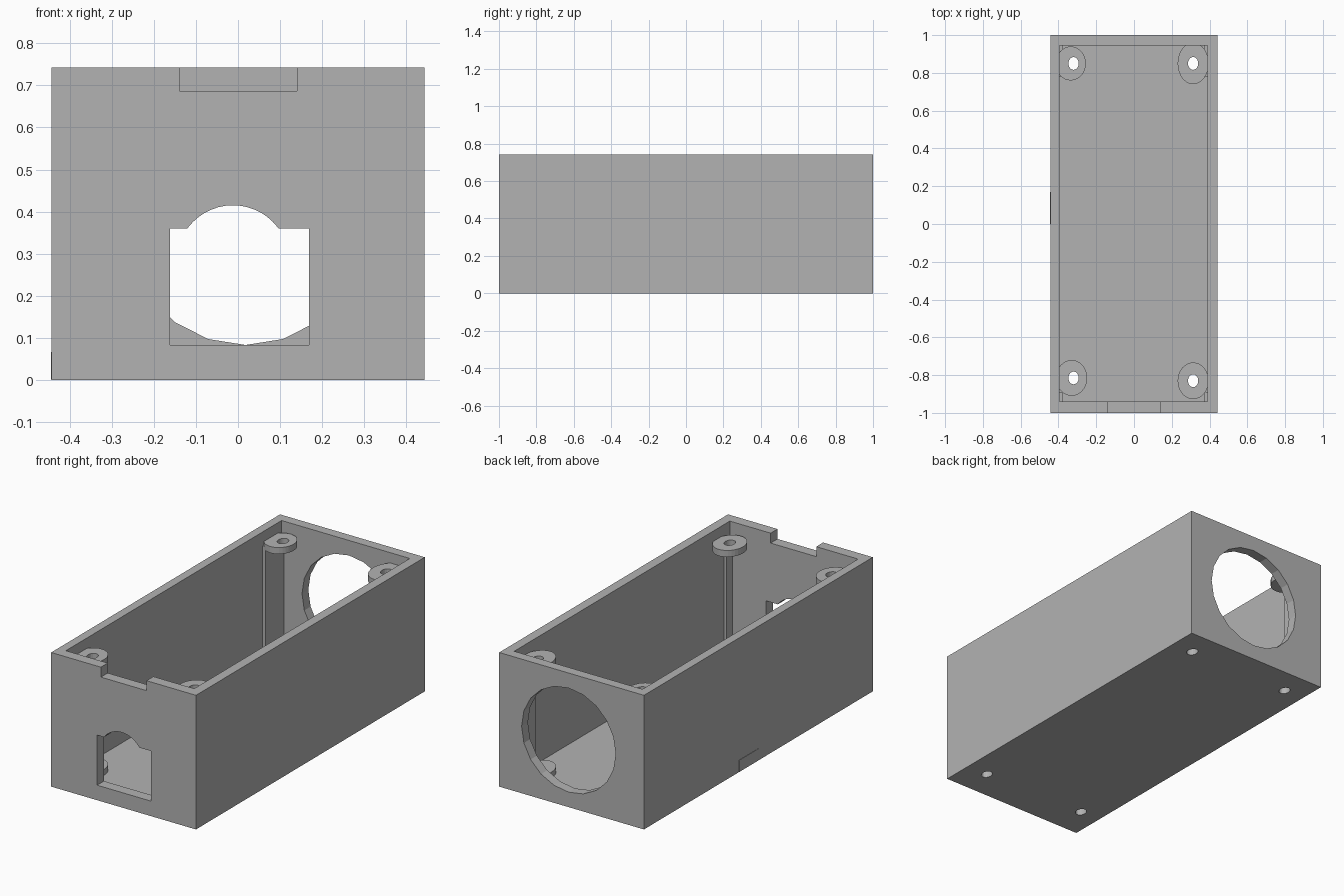
import bpy, bmesh, math
from mathutils import Matrix, Vector

if "Cube" in bpy.data.objects:
    bpy.data.objects.remove(bpy.data.objects["Cube"])

grey = bpy.data.materials.new("plain grey")
grey.use_nodes = True
colour = (0.45, 0.45, 0.45, 1)
grey.diffuse_color = colour
grey.node_tree.nodes["Principled BSDF"].inputs["Base Color"].default_value = colour


def finish(name, bm):
    mesh = bpy.data.meshes.new(name)
    bm.to_mesh(mesh)
    bm.free()
    mesh.materials.append(grey)
    obj = bpy.data.objects.new(name, mesh)
    bpy.context.collection.objects.link(obj)
    return obj


def box(name, x0, x1, y0, y1, z0, z1):
    bm = bmesh.new()
    size = Vector((x1 - x0, y1 - y0, z1 - z0))
    mid = Vector((x0 + x1, y0 + y1, z0 + z1)) / 2
    bmesh.ops.create_cube(bm, size=1, matrix=Matrix.Translation(mid) @ Matrix.Diagonal(size).to_4x4())
    return finish(name, bm)


def cylinder(name, centre, rx, ry, depth, sides, along_y=False):
    bm = bmesh.new()
    mat = Matrix.Translation(centre)
    if along_y:
        mat = mat @ Matrix.Rotation(math.pi / 2, 4, "X")
    mat = mat @ Matrix.Diagonal((rx, ry, depth, 1))
    bmesh.ops.create_cone(bm, cap_ends=True, segments=sides, radius1=1, radius2=1, depth=1, matrix=mat)
    return finish(name, bm)


def cut(obj, cutters):
    for c in cutters:
        mod = obj.modifiers.new("cut", "BOOLEAN")
        mod.operation, mod.solver, mod.object = "DIFFERENCE", "EXACT", c
    bpy.context.view_layer.update()
    result = bpy.data.meshes.new_from_object(obj.evaluated_get(bpy.context.evaluated_depsgraph_get()))
    obj.modifiers.clear()
    obj.data = result
    for c in cutters:
        bpy.data.objects.remove(c)


W, H = 0.443, 0.742
IN_L, IN_R, IN_F, IN_B = -0.395, 0.39, -0.94, 0.945
FLOOR, TAB_TOP = 0.045, 0.685

# Screw points: name, hole x, hole y, tab centre x, tab radii, rib length
corners = [
    ("back_right", -0.32, 0.85, -0.335, 0.08, 0.09, 0.165),
    ("back_left", 0.313, 0.85, 0.313, 0.082, 0.11, 0.165),
    ("front_right", -0.32, -0.815, -0.33, 0.082, 0.095, 0.05),
    ("front_left", 0.313, -0.83, 0.313, 0.082, 0.097, 0.05),
]


def hole(x, y):
    return cylinder("hole_cutter", (x, y, H / 2), 0.027, 0.034, 2, 20)


# Open box with round back port, arched front port, lid notch and screw holes
shell = box("enclosure_shell", -W, W, -1, 1, 0, H)
cutters = [
    box("cavity_cutter", IN_L, IN_R, IN_F, IN_B, FLOOR, 1),
    cylinder("back_port_cutter", (0.018, 1, 0.371), 0.288, 0.288, 0.4, 20, True),
    box("front_port_cutter", -0.162, 0.169, -1.1, -0.9, 0.083, 0.36),
    cylinder("front_arch_cutter", (-0.012, -1, 0.281), 0.134, 0.134, 0.2, 48, True),
    box("notch_cutter", -0.139, 0.14, -1.1, -0.9, 0.687, 1),
]
cut(shell, cutters + [hole(c[1], c[2]) for c in corners])

# Upper and lower screw tabs with the thin ribs between them
for name, x, y, cx, rx, ry, rib in corners:
    for level, top in (("upper", TAB_TOP), ("lower", 0.078)):
        tab = cylinder(f"{level}_screw_tab_{name}", (cx, y, top - 0.018), rx, ry, 0.036, 32)
        cut(tab, [hole(x, y)])
    xs = (IN_L - 0.01, IN_L + 0.016) if x < 0 else (IN_R - 0.016, IN_R + 0.01)
    ys = (IN_B - rib, IN_B + 0.01) if y > 0 else (IN_F - 0.01, IN_F + rib)
    box(f"corner_rib_{name}", *xs, *ys, FLOOR - 0.01, TAB_TOP - 0.02)

# Thin raised patch low on the side wall
box("side_patch", -W - 0.002, -W + 0.01, 0, 0.17, 0.001, 0.066)
